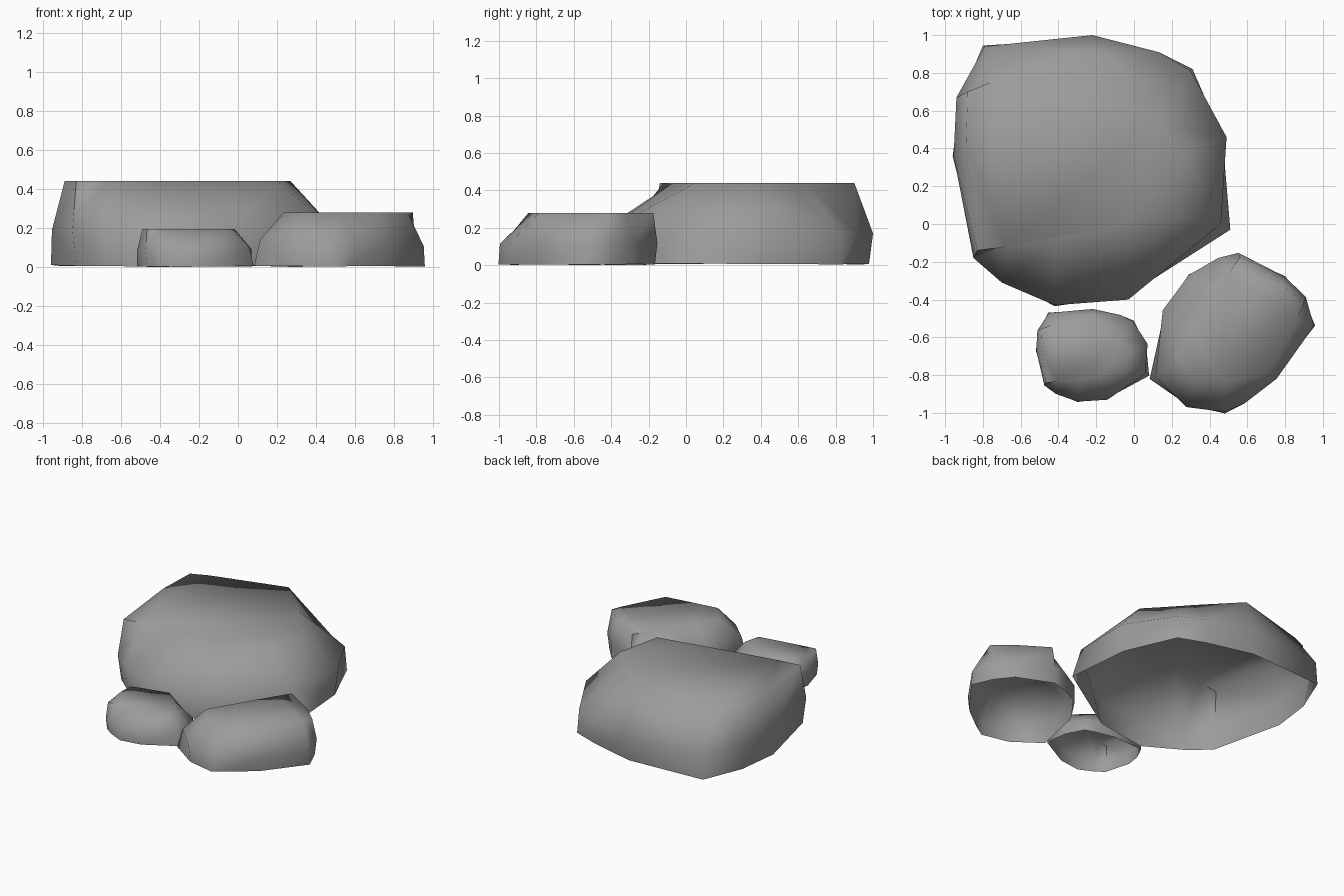
import bpy, bmesh, math
from mathutils import Matrix

if "Cube" in bpy.data.objects:
    bpy.data.objects.remove(bpy.data.objects["Cube"])

# Rings of the rock, listed clockwise from the sharp front-right corner
WAIST = [(.46, 0), (-.03, -.40), (-.42, -.43), (-.70, -.31), (-.85, -.18), (-.955, .36),
         (-.94, .67), (-.79, .94), (-.22, 1.0), (.13, .91), (.30, .81), (.49, .46)]
CROWN = [(.20, .05), (-.05, .0), (-.40, -.07), (-.68, -.12), (-.83, -.14), (-.89, .40),
         (-.88, .70), (-.76, .75), (-.22, .90), (.03, .64), (.12, .54), (.27, .38)]
WAIST_Z = [.22, .20, .20, .20, .19, .19, .19, .17, .17, .17, .18, .20]
CX, CY = -.22, .28

# Dark grey stone
stone = bpy.data.materials.new("stone")
stone.diffuse_color = (.33, .33, .33, 1)
stone.use_nodes = True
stone.node_tree.nodes["Principled BSDF"].inputs["Base Color"].default_value = stone.diffuse_color


def rock(name, location, scale, turn=0):
    """Faceted boulder with a flat crown, sloped front and open underside."""
    # Base follows the waist, slightly undercut, with corners that reach out
    base = [(CX + (x - CX) * .97, CY + (y - CY) * .97, .006) for x, y in WAIST]
    base[0] = (.51, -.03, .01)
    base[2] = (-.42, -.435, 0)
    base[5] = (-.96, .36, .01)
    base[7] = (-.80, .945, .005)
    base[10] = (.31, .82, .005)
    waist = [(x, y, z) for (x, y), z in zip(WAIST, WAIST_Z)]
    crown = [(x, y, .44) for x, y in CROWN]

    bm = bmesh.new()
    rings = [[bm.verts.new(p) for p in ring] for ring in (base, waist, crown)]
    n = len(WAIST)
    for low, high in zip(rings, rings[1:]):
        for i in range(n):
            j = (i + 1) % n
            bm.faces.new((low[i], low[j], high[j], high[i]))
    bm.faces.new(rings[-1])
    bmesh.ops.triangulate(bm, faces=[f for f in bm.faces if len(f.verts) == 4])
    bm.transform(Matrix.Rotation(turn, 4, 'Z') @ Matrix.Diagonal((*scale, 1)))
    bmesh.ops.recalc_face_normals(bm, faces=bm.faces)
    top = max(bm.faces, key=lambda f: f.calc_center_median().z)
    if top.normal.z < 0:
        bmesh.ops.reverse_faces(bm, faces=bm.faces)

    mesh = bpy.data.meshes.new(name)
    bm.to_mesh(mesh)
    bm.free()
    mesh.materials.append(stone)
    obj = bpy.data.objects.new(name, mesh)
    obj.location = location
    bpy.context.collection.objects.link(obj)

    # Soft slopes, only the steepest crown edges stay crisp
    bpy.ops.object.select_all(action='DESELECT')
    obj.select_set(True)
    bpy.context.view_layer.objects.active = obj
    bpy.ops.object.shade_smooth_by_angle(angle=math.radians(78))
    return obj


# The same boulder in three sizes
rock("large_rock", (0, 0, 0), (1, 1, 1))
rock("medium_rock", (.292, -.598, 0), (.598, .496, .635), math.radians(-130.4))
rock("small_rock", (-.128, -.793, 0), (.408, .343, .443))
